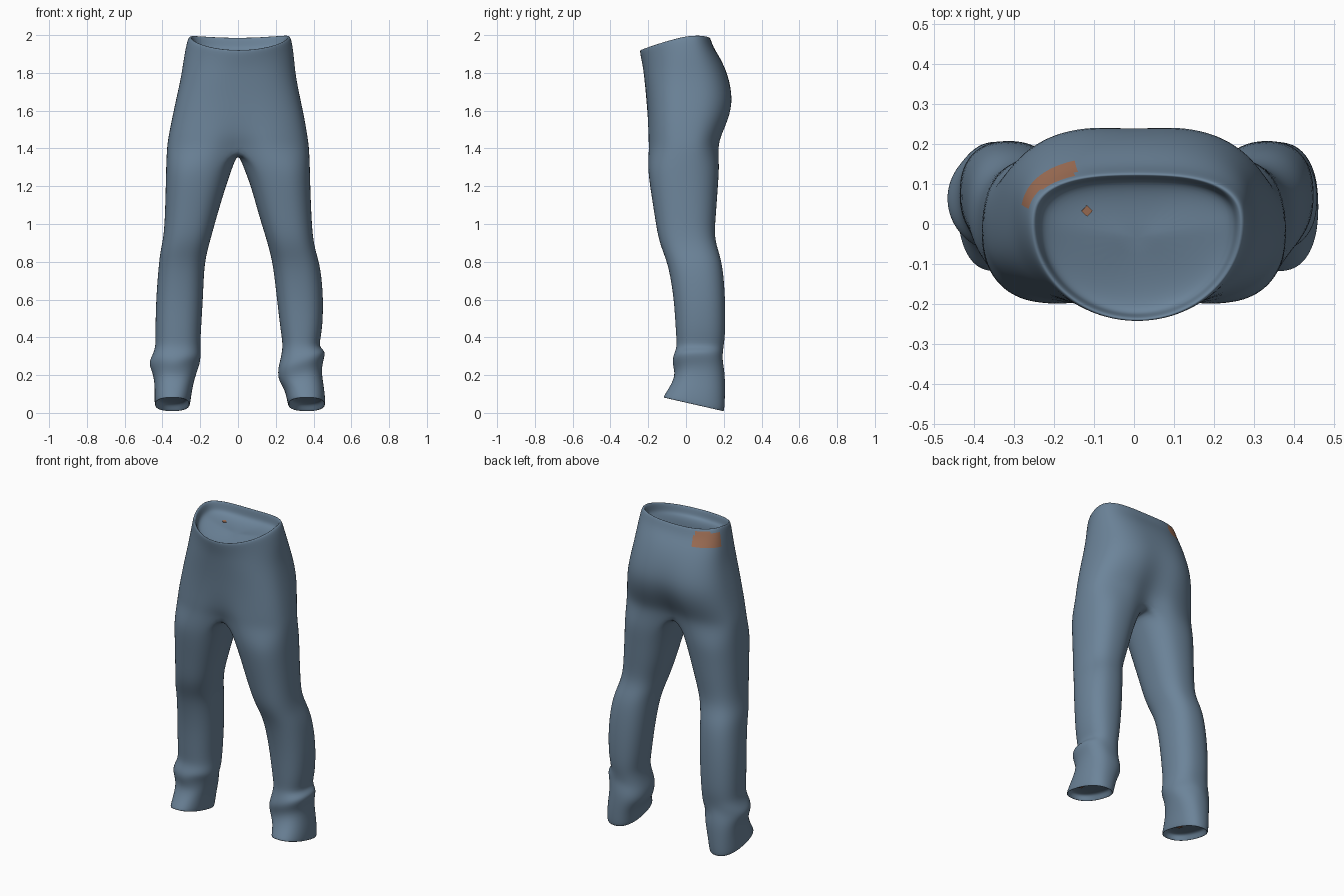
import bpy, bmesh, math
from mathutils import Vector

if "Cube" in bpy.data.objects:
    bpy.data.objects.remove(bpy.data.objects["Cube"])


def material(name, rgb):
    m = bpy.data.materials.new(name)
    m.diffuse_color = (*rgb, 1)
    m.use_nodes = True
    m.node_tree.nodes["Principled BSDF"].inputs["Base Color"].default_value = m.diffuse_color
    return m


denim = material("denim blue", (0.15, 0.23, 0.32))
leather = material("leather tan", (0.36, 0.165, 0.095))


def spow(v, e):
    return math.copysign(abs(v) ** e, v)


# Torso sections: z, tilt, x0, x1, y0, y1, front power, back power, front dent, back dent
TORSO = [
    (1.976, .22, -.260, .276, -.246, .128, 2.0, 2.7, 0, 0),
    (1.925, .19, -.274, .288, -.238, .143, 2.0, 2.7, 0, 0),
    (1.86, .12, -.289, .298, -.228, .180, 2.1, 2.7, 0, 0),
    (1.78, .05, -.300, .305, -.220, .222, 2.3, 2.7, 0, 0),
    (1.66, 0, -.327, .330, -.209, .257, 2.5, 2.7, 0, .04),
    (1.55, 0, -.350, .353, -.206, .234, 2.6, 2.6, .03, .12),
    (1.46, 0, -.368, .368, -.208, .192, 2.6, 2.6, .12, .24),
    (1.40, 0, -.376, .376, -.208, .181, 2.6, 2.6, .28, .34),
]
# Leg sections: z, inner x and outer x of each leg (left, right), y0, y1
LEGS = [
    (1.30, .030, .380, .030, .380, -.202, .176),
    (1.20, .065, .382, .070, .382, -.190, .168),
    (1.05, .110, .386, .110, .388, -.166, .158),
    (.93, .143, .393, .148, .395, -.148, .148),
    (.85, .165, .412, .170, .412, -.120, .174),
    (.77, .180, .420, .188, .437, -.090, .195),
    (.60, .186, .434, .207, .453, -.062, .208),
    (.42, .198, .437, .228, .445, -.053, .208),
    (.35, .200, .435, .240, .424, -.046, .198),
    (.30, .198, .455, .222, .462, -.068, .192),
    (.26, .202, .475, .212, .456, -.072, .196),
    (.20, .225, .445, .213, .438, -.054, .206),
    (.12, .245, .440, .252, .458, -.085, .206),
    (.042, .254, .442, .264, .463, -.124, .203),
]
NT, NL = 32, 24
bm = bmesh.new()


def torso_ring(row):
    z, tilt, x0, x1, y0, y1, nf, nb, df, db = row
    pts = []
    for i in range(NT):
        t = math.pi / 2 - 2 * math.pi * i / NT
        c, s = math.cos(t), math.sin(t)
        n, ry, d = (nb, y1, db) if s > 0 else (nf, -y0, df)
        x = (x0 + x1) / 2 + (x1 - x0) / 2 * 1.006 * spow(c, 2 / n)
        y = ry * 1.006 * spow(s, 2 / n)
        y *= 1 - d * math.exp(-(x / .08) ** 2)
        lift = .02 * (x / .27) ** 2 - .12 * max(y, 0) if z > 1.9 else 0
        pts.append(Vector((x, y, z + tilt * y + lift)))
    return pts


def leg_ring(row, side):
    z, y0, y1 = row[0], row[5], row[6]
    inner, outer = row[1:3] if side < 0 else row[3:5]
    xc, a, yc, b = (inner + outer) / 2, (outer - inner) / 2, (y0 + y1) / 2, (y1 - y0) / 2
    tilt = -.23 if z < .1 else (-.12 if z < .15 else 0)
    n = 1.8 if side < 0 and abs(z - .26) < .01 else 2.35
    skew = .25 if side > 0 and .19 < z < .31 else 0   # slanted fold on one leg
    pts = []
    for j in range(NL):
        t = math.radians(120 - 15 * j)
        x = xc + a * 1.011 * spow(math.cos(t), 2 / n)
        y = yc + b * 1.011 * spow(math.sin(t), 2 / n)
        pts.append(Vector((side * x, y, z + tilt * (y - yc) + skew * (x - xc))))
    return pts


def lip(pts, scale, dz):
    c = sum(pts, Vector()) / len(pts)
    return [Vector((c.x + (p.x - c.x) * scale, c.y + (p.y - c.y) * scale,
                    c.z + (p.z - c.z) * scale + dz)) for p in pts]


def verts(pts):
    return [bm.verts.new(p) for p in pts]


def bridge(a, b):
    n = len(a)
    for i in range(n):
        k = (i + 1) % n
        bm.faces.new((a[i], a[k], b[k], b[i]))


# Waist and hips, starting with the shallow lining and rolled rim
top = torso_ring(TORSO[0])
rings = [verts(lip(top, s, dz)) for s, dz in
         ((.30, -.085), (.65, -.08), (.88, -.065), (.915, -.04), (.94, -.003))]
bm.faces.new(rings[0])
rings += [verts(torso_ring(r)) for r in TORSO]
for a, b in zip(rings, rings[1:]):
    bridge(a, b)
hip = rings[-1]

# Crotch line from front to back, shared by both legs
front, back = hip[NT // 2].co, hip[0].co
crotch = []
for k in range(1, 8):
    p = front.lerp(back, k / 8)
    p.z -= .02 * math.sin(math.pi * k / 8)
    crotch.append(bm.verts.new(p))

# Legs with hem lips and lining
for side in (-1, 1):
    prev = [hip[(side * i) % NT] for i in range(NT // 2 + 1)] + crotch
    hem = leg_ring(LEGS[-1], side)
    lining = [lip(hem, s, dz) for s, dz in ((.93, .002), (.86, .03), (.75, .04), (.4, .045))]
    for pts in [leg_ring(r, side) for r in LEGS] + lining:
        cur = verts(pts)
        bridge(prev, cur)
        prev = cur
    bm.faces.new(prev)

bmesh.ops.recalc_face_normals(bm, faces=bm.faces[:])
mesh = bpy.data.meshes.new("trousers")
bm.to_mesh(mesh)
bm.free()
trousers = bpy.data.objects.new("trousers", mesh)
bpy.context.collection.objects.link(trousers)
mesh.materials.append(denim)
mesh.materials.append(leather)
sub = trousers.modifiers.new("smooth cloth", 'SUBSURF')
sub.levels = sub.render_levels = 2
bpy.context.view_layer.objects.active = trousers
trousers.select_set(True)
bpy.ops.object.modifier_apply(modifier=sub.name)

# Back waist patch, coloured by position on the outside faces
for f in trousers.data.polygons:
    f.use_smooth = True
    c, n = f.center, f.normal
    outside = n.x * c.x + n.y * c.y > 0
    if outside and -.28 < c.x < -.145 and c.y > .04 and 1.885 < c.z - .1 * (c.y - .1) < 1.978:
        f.material_index = 1


# Small tags lying on the linings
def tag(name, x, y, z, direction, size):
    hit, loc, normal, _ = trousers.ray_cast(Vector((x, y, z)), Vector((0, 0, direction)))
    if not hit:
        return
    if normal.z * direction > 0:
        normal = -normal
    bpy.ops.mesh.primitive_cube_add(size=1, location=loc + normal * .002)
    o = bpy.context.object
    o.name = name
    o.rotation_euler = normal.to_track_quat('Z', 'Y').to_euler()
    o.scale = (size, size, .005)
    o.data.materials.append(leather)


tag("waist_tag", -.118, .033, 2.2, -1, .02)
tag("right_hem_tag", .405, 0, -.3, 1, .036)
tag("left_hem_tag", -.32, .015, -.3, 1, .036)
